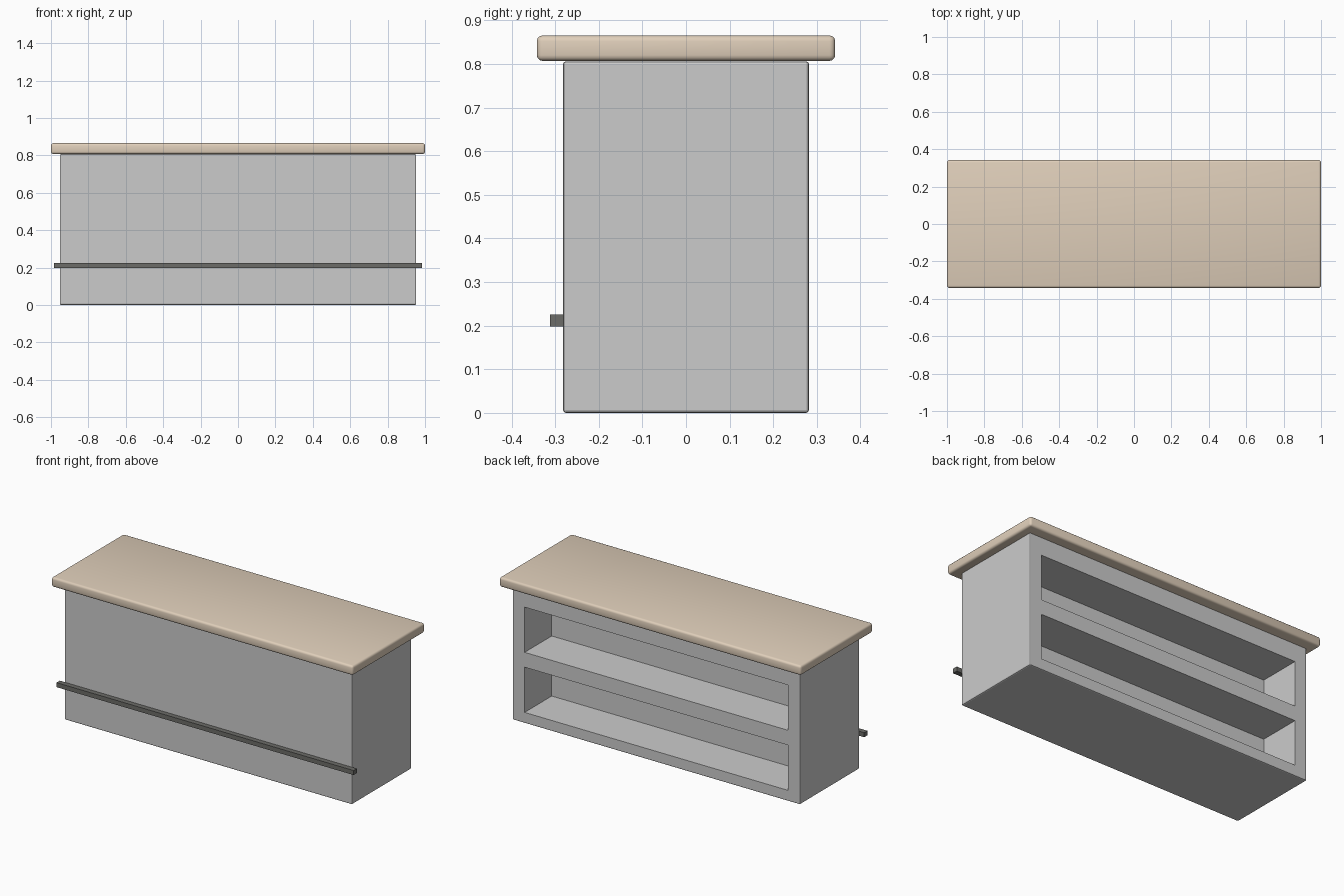
import bpy

if "Cube" in bpy.data.objects:
    bpy.data.objects.remove(bpy.data.objects["Cube"])


def material(name, rgb):
    m = bpy.data.materials.new(name)
    m.diffuse_color = (*rgb, 1)
    m.use_nodes = True
    m.node_tree.nodes["Principled BSDF"].inputs["Base Color"].default_value = m.diffuse_color
    return m


grey = material("painted grey", (0.60, 0.60, 0.60))
tan = material("tan worktop", (0.74, 0.62, 0.49))
dark = material("dark rail", (0.15, 0.15, 0.14))


def box(name, lo, hi, mat):
    """Box between two opposite corners."""
    bpy.ops.mesh.primitive_cube_add(
        size=1, location=[(a + b) / 2 for a, b in zip(lo, hi)])
    ob = bpy.context.object
    ob.name = name
    ob.scale = [b - a for a, b in zip(lo, hi)]
    bpy.ops.object.transform_apply(location=False, rotation=False, scale=True)
    ob.data.materials.append(mat)
    return ob


def bevel(ob, width, segments):
    mod = ob.modifiers.new("edge rounding", 'BEVEL')
    mod.width = width
    mod.segments = segments


# Cabinet body with slightly eased edges
body = box("cabinet_body", (-0.953, -0.282, 0), (0.953, 0.282, 0.806), grey)
bevel(body, 0.007, 2)

# Two long shelf recesses open at the back
for name, z in (("lower", 0.065), ("upper", 0.425)):
    cutter = box(name + "_recess_cutter", (-0.873, 0.025, z),
                 (0.873, 0.4, z + 0.271), grey)
    cutter.hide_render = True
    cutter.hide_viewport = True
    cutter.display_type = 'WIRE'
    cut = body.modifiers.new(name + " recess", 'BOOLEAN')
    cut.operation = 'DIFFERENCE'
    cut.solver = 'EXACT'
    cut.object = cutter

# Overhanging worktop with rounded, softly shaded edges
top = box("worktop", (-1, -0.342, 0.807), (1, 0.342, 0.865), tan)
bevel(top, 0.013, 3)
for p in top.data.polygons:
    p.use_smooth = True

# Foot rail along the front
box("foot_rail", (-0.985, -0.312, 0.198), (0.985, -0.281, 0.225), dark)
